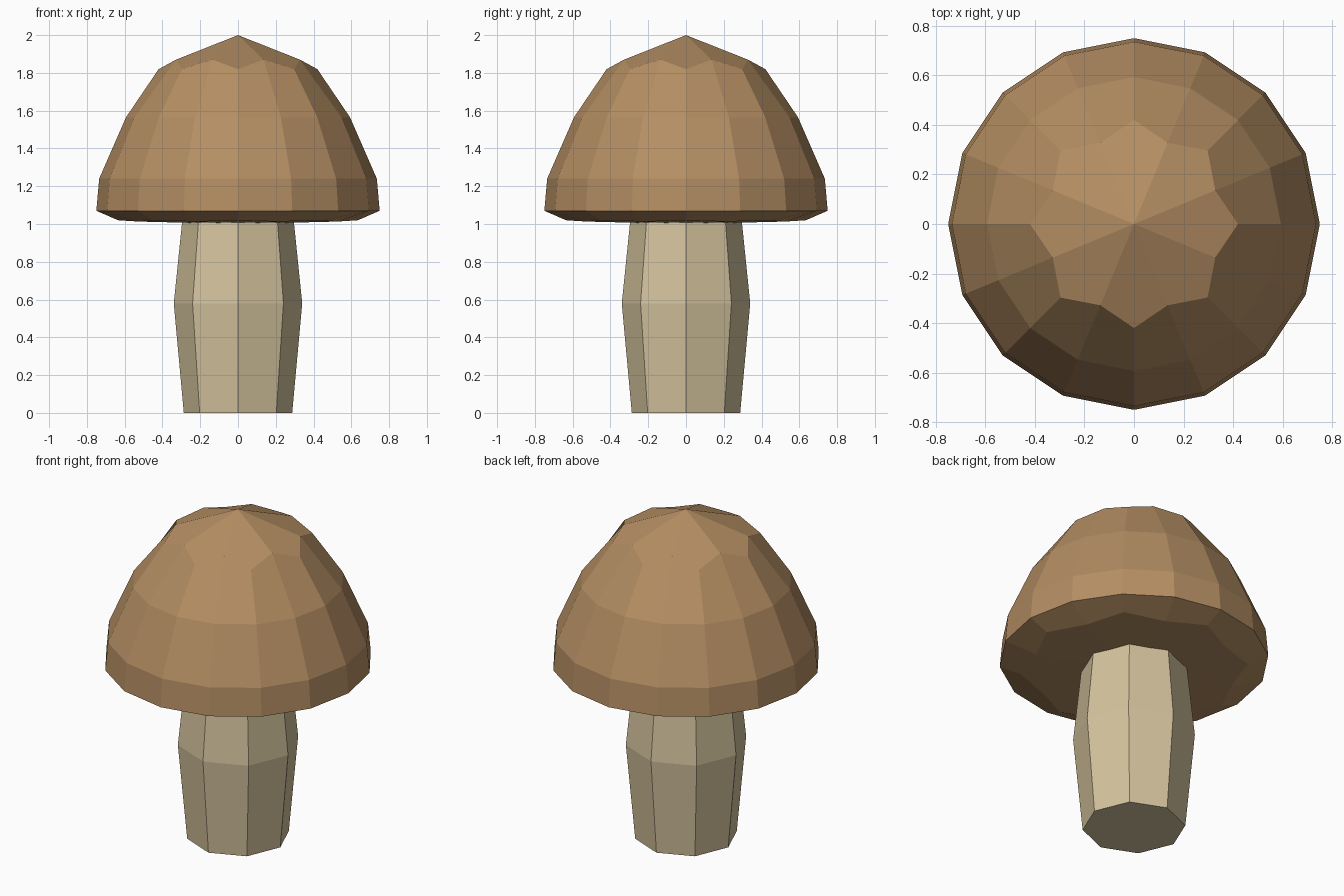
import bpy, bmesh, math

if "Cube" in bpy.data.objects:
    bpy.data.objects.remove(bpy.data.objects["Cube"])


def srgb(r, g, b):
    lin = lambda c: c / 12.92 if c <= 0.04045 else ((c + 0.055) / 1.055) ** 2.4
    return tuple(lin(c / 255) for c in (r, g, b)) + (1.0,)


def material(name, color):
    m = bpy.data.materials.new(name)
    m.diffuse_color = color
    m.use_nodes = True
    m.node_tree.nodes["Principled BSDF"].inputs["Base Color"].default_value = m.diffuse_color
    return m


def ring(bm, sides, radii, heights):
    """Ring of vertices; radii and heights alternate between even and odd corners."""
    return [bm.verts.new((radii[i % 2] * math.cos(2 * math.pi * i / sides),
                          radii[i % 2] * math.sin(2 * math.pi * i / sides),
                          heights[i % 2])) for i in range(sides)]


def bridge(bm, rings):
    for a, b in zip(rings, rings[1:]):
        n = len(a)
        for i in range(n):
            j = (i + 1) % n
            bm.faces.new((a[i], a[j], b[j], b[i]))


def kite_fan(bm, r, z):
    """Close a ring with kites that meet at a centre point."""
    centre = bm.verts.new((0, 0, z))
    n = len(r)
    for i in range(0, n, 2):
        bm.faces.new((centre, r[i - 1], r[i], r[(i + 1) % n]))


def finish(bm, name, mat):
    bmesh.ops.recalc_face_normals(bm, faces=bm.faces)
    mesh = bpy.data.meshes.new(name)
    bm.to_mesh(mesh)
    bm.free()
    mesh.materials.append(mat)
    obj = bpy.data.objects.new(name, mesh)
    bpy.context.collection.objects.link(obj)
    return obj


brown = material("cap_brown", srgb(180, 142, 99))
cream = material("stem_cream", srgb(212, 195, 157))

# Cap: 16-sided dome with scalloped kite fans on the top and underside
bm = bmesh.new()
profile = [((0.635, 0.57), (1.02, 1.013)),
           ((0.75, 0.75), (1.07, 1.07)),
           ((0.735, 0.735), (1.24, 1.24)),
           ((0.593, 0.593), (1.565, 1.565)),
           ((0.42, 0.355), (1.82, 1.87))]
rings = [ring(bm, 16, r, z) for r, z in profile]
bridge(bm, rings)
kite_fan(bm, rings[0], 1.0)
kite_fan(bm, rings[-1], 2.0)
finish(bm, "cap", brown)

# Stem: eight-sided, widest a little above the middle
bm = bmesh.new()
rings = [ring(bm, 8, (r, r), (z, z))
         for r, z in ((0.287, 0.0), (0.34, 0.58), (0.295, 1.02))]
bridge(bm, rings)
bm.faces.new(rings[0])
bm.faces.new(rings[-1])
finish(bm, "stem", cream)
